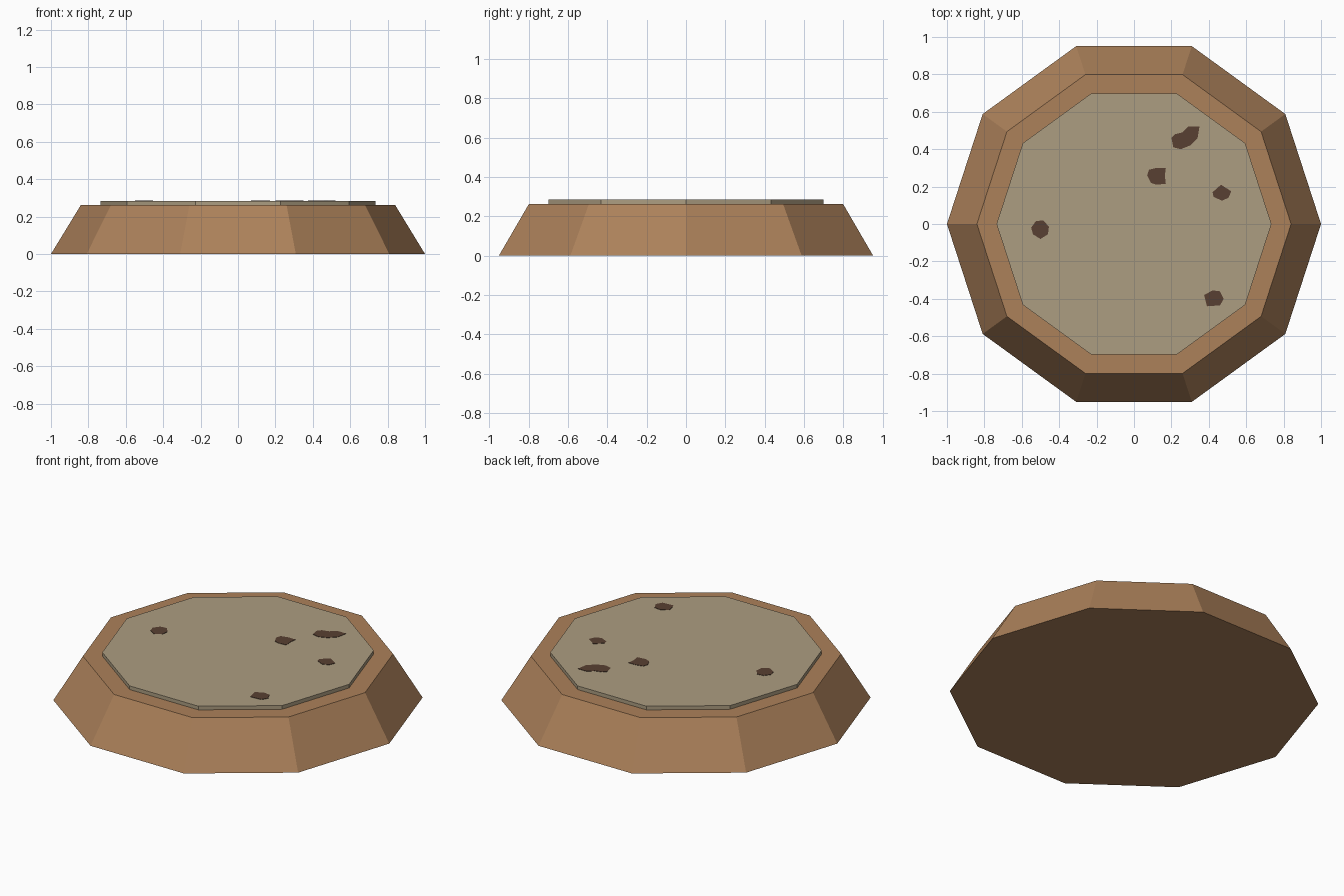
import bpy, bmesh, math

if "Cube" in bpy.data.objects:
    bpy.data.objects.remove(bpy.data.objects["Cube"])


def material(name, rgb):
    """Flat colour from 0-255 sRGB values."""
    def lin(c):
        c /= 255
        return c / 12.92 if c <= 0.04045 else ((c + 0.055) / 1.055) ** 2.4
    m = bpy.data.materials.new(name)
    m.diffuse_color = (*[lin(c) for c in rgb], 1)
    m.use_nodes = True
    m.node_tree.nodes["Principled BSDF"].inputs["Base Color"].default_value = m.diffuse_color
    return m


def make_object(name, bm, mat):
    bmesh.ops.recalc_face_normals(bm, faces=bm.faces)
    me = bpy.data.meshes.new(name)
    bm.to_mesh(me)
    bm.free()
    me.materials.append(mat)
    ob = bpy.data.objects.new(name, me)
    bpy.context.collection.objects.link(ob)


def prism(name, bottom, top, z0, z1, mat):
    """Solid between two outlines with matching point counts."""
    bm = bmesh.new()
    lo = [bm.verts.new((x, y, z0)) for x, y in bottom]
    hi = [bm.verts.new((x, y, z1)) for x, y in top]
    bm.faces.new(lo[::-1])
    bm.faces.new(hi)
    n = len(lo)
    for i in range(n):
        j = (i + 1) % n
        bm.faces.new((lo[i], lo[j], hi[j], hi[i]))
    make_object(name, bm, mat)


def decagon(r):
    return [(r * math.cos(math.tau * i / 10), r * math.sin(math.tau * i / 10))
            for i in range(10)]


clay = material("clay brown", (172, 129, 90))
stone = material("grey tan", (172, 157, 129))
dark = material("dark brown", (88, 64, 50))

BODY_TOP, SLAB_TOP = 0.262, 0.284

# Tapered ten-sided base and thin slab on top
prism("base", decagon(1.0), decagon(0.84), 0, BODY_TOP, clay)
prism("top_slab", decagon(0.735), decagon(0.735), BODY_TOP, SLAB_TOP, stone)

# Irregular dark flecks lying on the slab, outlines in hundredths of a unit
flecks = [
    [(20, 46), (21, 41), (25, 40), (30, 42), (34, 46), (35, 52), (29, 52), (26, 49), (22, 48)],
    [(7, 26), (8, 29), (12, 30), (17, 30), (16.5, 26), (17, 21.5), (12, 21), (9, 22)],
    [(42, 17), (46.5, 21), (52, 17.5), (50.5, 14), (47, 12.5), (42.5, 14.5)],
    [(-55, -2), (-52.5, 1.5), (-48.5, 2), (-45.5, -1.5), (-46, -5.5), (-50, -8), (-54, -5.5)],
    [(37.5, -38), (42, -35.5), (46, -36), (48, -40), (46, -43.5), (39, -44)],
]
for i, pts in enumerate(flecks):
    outline = [(x / 100, y / 100) for x, y in pts]
    prism(f"fleck_{i + 1}", outline, outline, SLAB_TOP - 0.002, SLAB_TOP + 0.002, dark)
